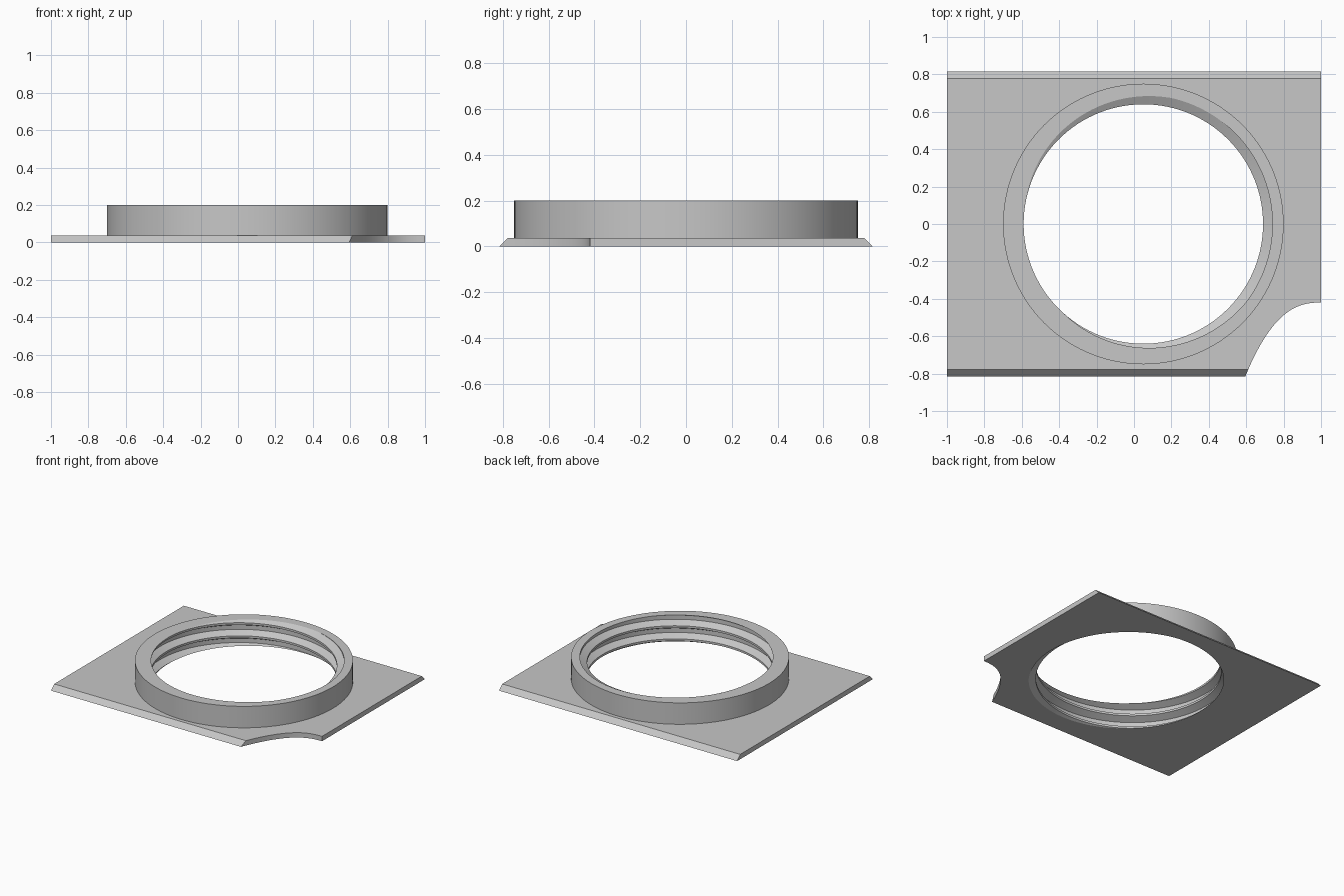
import bpy, bmesh, math

if "Cube" in bpy.data.objects:
    bpy.data.objects.remove(bpy.data.objects["Cube"])

SEG = 120                      # segments around the ring
CX = 0.05                      # ring centre in x
R_OUT, R_CREST, R_ROOT = 0.75, 0.64, 0.69
H, T = 0.20, 0.037             # overall height, plate thickness
Y_LOW, Y_TOP = 0.815, 0.778    # plate half depth below and above the bevel
PITCH = 0.10

grey = bpy.data.materials.new("light_grey")
grey.diffuse_color = (0.57, 0.57, 0.57, 1)
grey.use_nodes = True
grey.node_tree.nodes["Principled BSDF"].inputs["Base Color"].default_value = grey.diffuse_color

bm = bmesh.new()


def loop_edges(verts):
    """Closed ring of edges through the given vertices."""
    n = len(verts)
    edges = []
    for i in range(n):
        pair = (verts[i], verts[(i + 1) % n])
        edges.append(bm.edges.get(pair) or bm.edges.new(pair))
    return edges


def circle(r, z):
    return [bm.verts.new((CX + r * math.cos(2 * math.pi * i / SEG),
                          r * math.sin(2 * math.pi * i / SEG), z))
            for i in range(SEG)]


def wall(low, high):
    """Band of faces between two closed vertex rings of equal length."""
    n = len(low)
    for i in range(n):
        j = (i + 1) % n
        bm.faces.new((low[i], low[j], high[j], high[i]))


# Internal screw thread: a trapezoid profile swept along a helix
profile = [(-0.08, R_CREST), (0.08, R_CREST), (0.34, R_ROOT), (0.66, R_ROOT)]
rows = [((k + f) * PITCH, r) for k in range(-3, 4) for f, r in profile]
grid = []
for i in range(SEG + 1):
    a = 2 * math.pi * i / SEG
    lift = H + PITCH * (a - math.radians(200)) / (2 * math.pi)
    grid.append([bm.verts.new((CX + r * math.cos(a), r * math.sin(a), z + lift))
                 for z, r in rows])
for c0, c1 in zip(grid, grid[1:]):
    for j in range(len(rows) - 1):
        bm.faces.new((c0[j], c0[j + 1], c1[j + 1], c1[j]))
bmesh.ops.remove_doubles(bm, verts=bm.verts[:], dist=1e-5)

# Trim the thread flush with the ring top and the plate underside
for z, n in ((H, 1), (0, -1)):
    bmesh.ops.bisect_plane(bm, geom=bm.verts[:] + bm.edges[:] + bm.faces[:], dist=1e-6,
                           plane_co=(0, 0, z), plane_no=(0, 0, n), clear_outer=True)


def rim(z):
    return [e for e in bm.edges if e.is_boundary
            and all(abs(v.co.z - z) < 1e-5 for v in e.verts)]


thread_top, thread_low = rim(H), rim(0)

# Ring outer wall and top rim
ring_low, ring_high = circle(R_OUT, T), circle(R_OUT, H)
wall(ring_low, ring_high)
bmesh.ops.triangle_fill(bm, use_beauty=True, normal=(0, 0, 1),
                        edges=thread_top + loop_edges(ring_high))

# Plate outline with a scooped front right corner
depth, power, width = 0.395, 2.5, 0.405
u_top = ((Y_TOP - Y_LOW + depth) / depth) ** (1 / power)
scoop = [1.0] + [u_top * (1 - i / 24) for i in range(25)]
outline = [(1 - width * u, Y_LOW * -1 + depth * (1 - u ** power)) for u in scoop]
outline += [(1, Y_LOW), (-1, Y_LOW), (-1, -Y_LOW)]
low = [bm.verts.new((x, y, 0)) for x, y in outline]
# The upper outline is narrower, which bevels the front and back edges
upper = [(x, max(-Y_TOP, min(Y_TOP, y))) for x, y in outline]
upper[0] = upper[1]            # the scoop meets the bevel at one point
high = [bm.verts.new((x, y, T)) for x, y in upper]
wall(low, high)
bmesh.ops.remove_doubles(bm, verts=high, dist=1e-5)
high = [v for v in high if v.is_valid]

# Plate top around the ring, and underside around the thread
bmesh.ops.triangle_fill(bm, use_beauty=True, normal=(0, 0, 1),
                        edges=loop_edges(high) + loop_edges(ring_low))
bmesh.ops.triangle_fill(bm, use_beauty=True, normal=(0, 0, -1),
                        edges=loop_edges(low) + thread_low)
bmesh.ops.recalc_face_normals(bm, faces=bm.faces[:])

mesh = bpy.data.meshes.new("threaded_mounting_plate")
bm.to_mesh(mesh)
bm.free()
mesh.materials.append(grey)
plate = bpy.data.objects.new("threaded_mounting_plate", mesh)
bpy.context.collection.objects.link(plate)
bpy.context.view_layer.objects.active = plate
plate.select_set(True)
bpy.ops.object.shade_smooth_by_angle(angle=math.radians(20))
